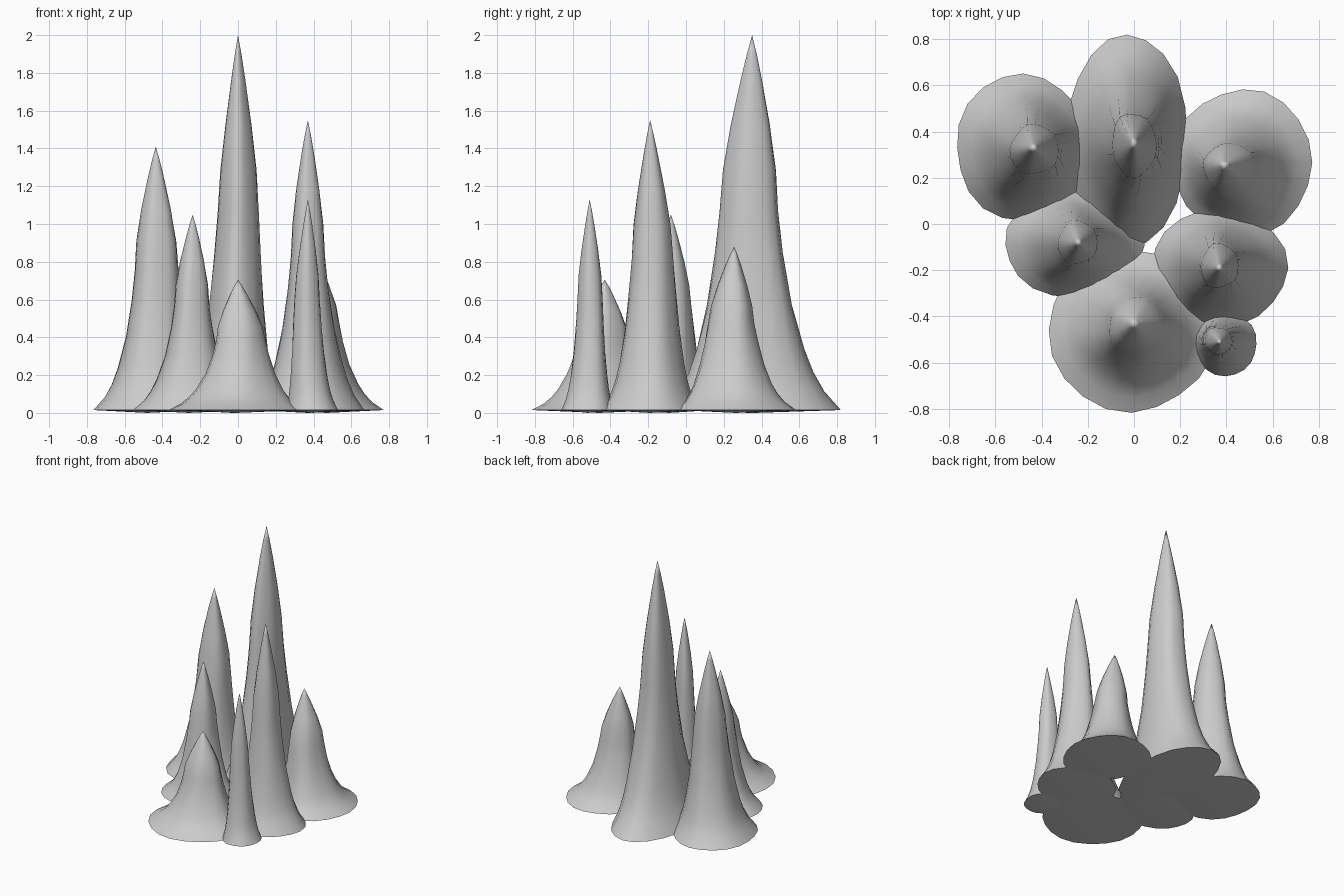
import bpy, math, random

if "Cube" in bpy.data.objects:
    bpy.data.objects.remove(bpy.data.objects["Cube"])

random.seed(4)
SIDES = 20

# Shared silhouette: (height fraction, shaft width factor, foot flare factor)
PROFILE = [(0.0, 1.0, 1.0), (0.05, 1.0, 0.73), (0.10, 1.0, 0.56), (0.16, 1.0, 0.42),
           (0.28, 1.0, 0.22), (0.42, 1.0, 0.07), (0.53, 0.97, 0.0), (0.64, 0.87, 0.0),
           (0.76, 0.64, 0.0), (0.88, 0.35, 0.0), (0.95, 0.16, 0.0)]
FOOT_Z = 0.015

# name: tip (x, y, z), shaft centre, shaft radii, foot centre, foot radii
SPIKES = {
    "back_left_spike": ((-.435, .33, 1.41), (-.43, .32), (.12, .125), (-.48, .33), (.29, .32)),
    "middle_left_spike": ((-.24, -.08, 1.05), (-.245, -.08), (.097, .11), (-.26, -.09), (.30, .23)),
    "back_centre_tall_spike": ((0, .35, 2.0), (0, .34), (.11, .16), (-.03, .36), (.265, .46)),
    "front_short_spike": ((0, -.43, .705), (.01, -.44), (.135, .135), (-.01, -.46), (.36, .355)),
    "middle_right_spike": ((.37, -.19, 1.55), (.37, -.18), (.095, .11), (.37, -.19), (.29, .26)),
    "front_right_thin_spike": ((.37, -.51, 1.13), (.365, -.505), (.068, .068), (.395, -.52), (.138, .137)),
    "back_right_spike": ((.39, .255, .88), (.415, .24), (.125, .125), (.47, .265), (.30, .32)),
}


def build_spike(name, tip, shaft, shaft_r, foot, foot_r):
    verts, faces = [], []
    p1, p2, p3 = (random.uniform(0, math.tau) for _ in range(3))
    for t, f, g in PROFILE:
        z = FOOT_Z + t * (tip[2] - FOOT_Z)
        lean = max(0, (t - 0.55) / 0.45)
        cx, cy = (shaft[i] * (1 - lean) + tip[i] * lean + g * (foot[i] - shaft[i])
                  for i in (0, 1))
        rx, ry = (shaft_r[i] * f + g * (foot_r[i] - shaft_r[i]) for i in (0, 1))
        for k in range(SIDES):
            a = math.tau * k / SIDES + 0.5 * t
            # Soft twisting flutes down the shaft
            n = 1 + (1 - 0.6 * g) * (0.035 * math.sin(3 * a + p1 + 2 * t)
                                     + 0.03 * math.sin(5 * a + p2 - 3 * t)
                                     + 0.02 * math.sin(2 * a + p3 + 7 * t))
            verts.append((cx + rx * n * math.cos(a), cy + ry * n * math.sin(a), z))
    rings = len(PROFILE)
    for r in range(rings - 1):
        for k in range(SIDES):
            a, b = r * SIDES + k, r * SIDES + (k + 1) % SIDES
            faces.append((a, b, b + SIDES, a + SIDES))
    # Pointed tip and shallow underside
    top = len(verts)
    verts += [tip, (foot[0], foot[1], 0.0)]
    last = (rings - 1) * SIDES
    for k in range(SIDES):
        j = (k + 1) % SIDES
        faces.append((last + k, last + j, top))
        faces.append((j, k, top + 1))
    mesh = bpy.data.meshes.new(name)
    mesh.from_pydata(verts, [], faces)
    obj = bpy.data.objects.new(name, mesh)
    bpy.context.collection.objects.link(obj)
    bpy.ops.object.select_all(action='DESELECT')
    obj.select_set(True)
    bpy.context.view_layer.objects.active = obj
    bpy.ops.object.shade_smooth_by_angle(angle=math.radians(50))


for spike_name, data in SPIKES.items():
    build_spike(spike_name, *data)
